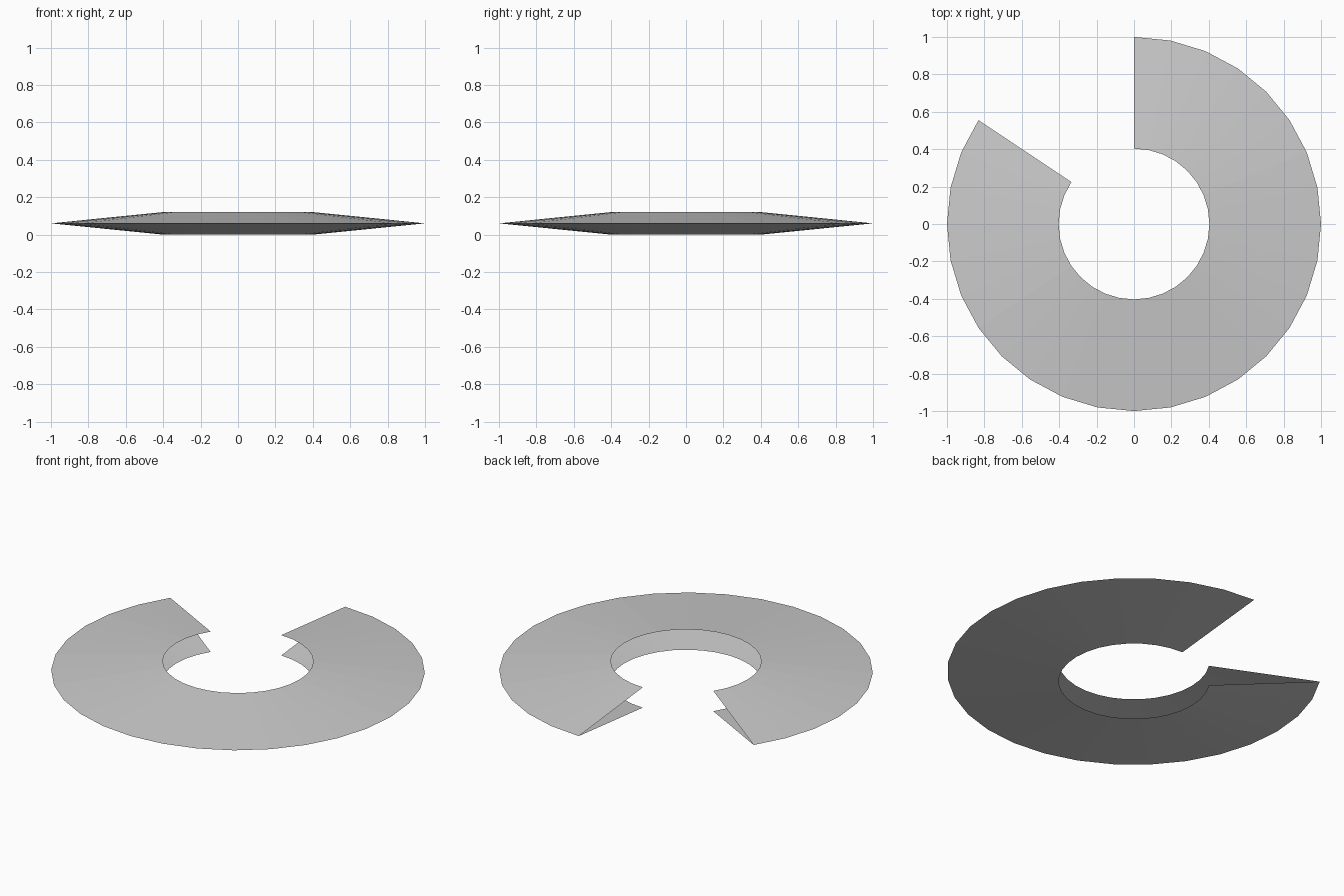
import bpy
import bmesh
from math import sin, cos, tau

cube = bpy.data.objects.get("Cube")
if cube:
    bpy.data.objects.remove(cube)

SIDES = 32          # divisions of a full turn
SPAN = 27           # divisions actually covered, leaving a gap
PROFILE = [(0.403, 0.12), (1.0, 0.06), (0.403, 0.0)]  # radius, height

# Plain grey material
grey = bpy.data.materials.new("light_grey")
grey.use_nodes = True
colour = (0.6, 0.6, 0.6, 1)
grey.diffuse_color = colour
grey.node_tree.nodes["Principled BSDF"].inputs["Base Color"].default_value = colour

# Open V-shaped section swept clockwise from the back
bm = bmesh.new()
rings = []
for i in range(SPAN + 1):
    a = tau * i / SIDES
    rings.append([bm.verts.new((r * sin(a), r * cos(a), z)) for r, z in PROFILE])
for near, far in zip(rings, rings[1:]):
    for k in range(len(PROFILE) - 1):
        bm.faces.new((near[k], near[k + 1], far[k + 1], far[k]))

# Make the upper sheet face up and the lower sheet face down
bm.normal_update()
for f in bm.faces:
    if (f.calc_center_median().z > 0.06) != (f.normal.z > 0):
        f.normal_flip()

mesh = bpy.data.meshes.new("split_ring")
bm.to_mesh(mesh)
bm.free()
mesh.materials.append(grey)
ring = bpy.data.objects.new("split_ring", mesh)
bpy.context.collection.objects.link(ring)
